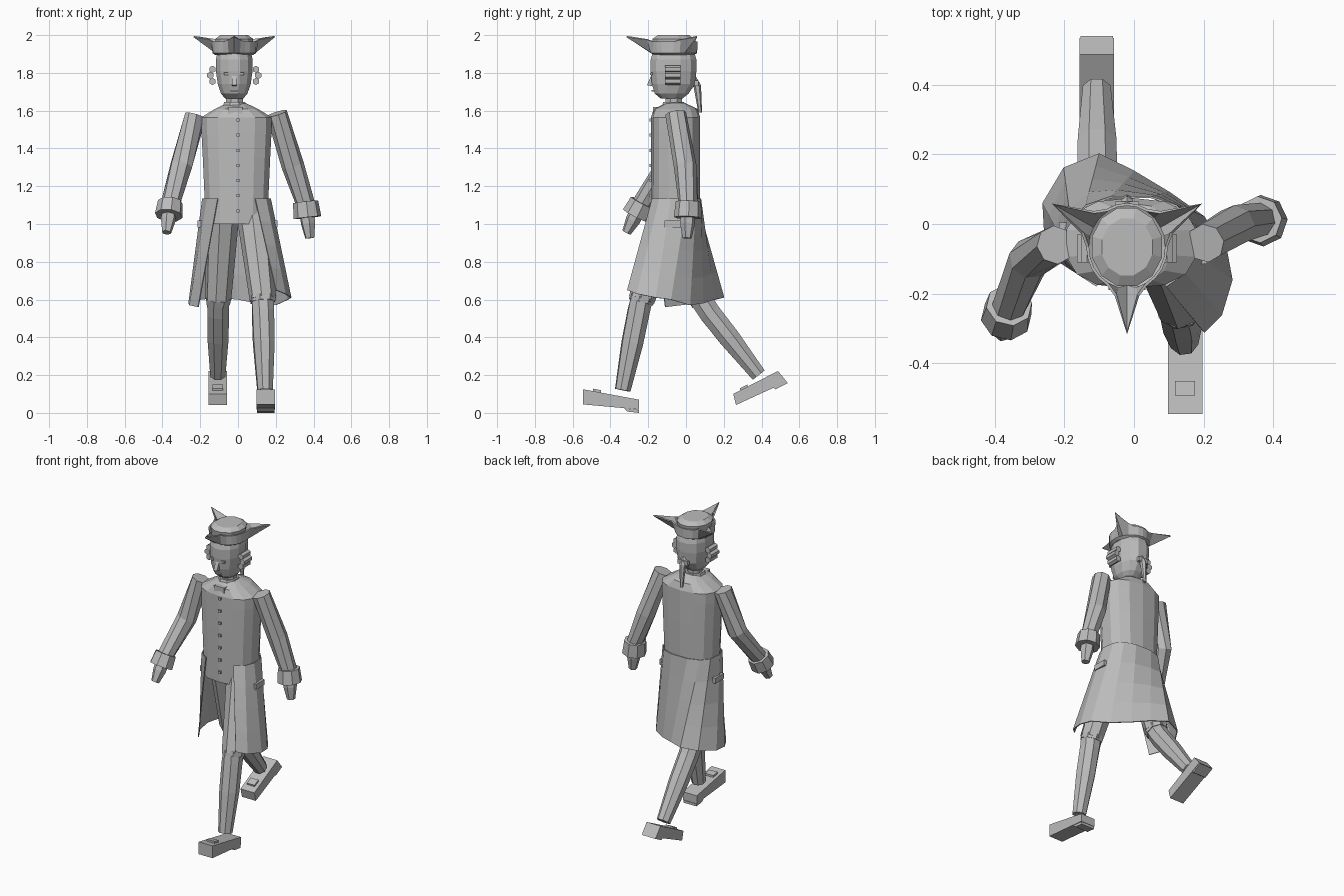
import bpy, math
from math import cos, sin, radians
from mathutils import Vector

cube = bpy.data.objects.get("Cube")
if cube:
    bpy.data.objects.remove(cube)

grey = bpy.data.materials.new("plain_grey")
grey.use_nodes = True
grey.diffuse_color = (0.5, 0.5, 0.5, 1)
grey.node_tree.nodes["Principled BSDF"].inputs["Base Color"].default_value = (0.5, 0.5, 0.5, 1)


def make(name, verts, faces):
    mesh = bpy.data.meshes.new(name)
    mesh.from_pydata([tuple(v) for v in verts], [], faces)
    mesh.materials.append(grey)
    obj = bpy.data.objects.new(name, mesh)
    bpy.context.collection.objects.link(obj)
    return obj


def loft(name, rings, closed=True, caps=True):
    """Join rings of equal point count into a skin."""
    n = len(rings[0])
    verts = [p for r in rings for p in r]
    faces = []
    for i in range(len(rings) - 1):
        for j in range(n if closed else n - 1):
            k = (j + 1) % n
            faces.append((i * n + j, i * n + k, (i + 1) * n + k, (i + 1) * n + j))
    if caps:
        faces.append(tuple(reversed(range(n))))
        faces.append(tuple(range(len(verts) - n, len(verts))))
    return make(name, verts, faces)


def oval(cx, cy, z, rx, ry, n, squash=1.0):
    """Flat ring; squash under 1 makes it boxier."""
    pts = []
    for i in range(n):
        a = 2 * math.pi * (i + 0.5) / n
        c, s = cos(a), sin(a)
        pts.append((cx + rx * math.copysign(abs(c) ** squash, c),
                    cy + ry * math.copysign(abs(s) ** squash, s), z))
    return pts


def tube(name, path, radii, n=8, caps=True):
    pts = [Vector(p) for p in path]
    rings = []
    for i, p in enumerate(pts):
        d = (pts[min(i + 1, len(pts) - 1)] - pts[max(i - 1, 0)]).normalized()
        q = d.to_track_quat('Z', 'Y')
        rings.append([p + q @ Vector((radii[i] * cos(2 * math.pi * (j + .5) / n),
                                      radii[i] * sin(2 * math.pi * (j + .5) / n), 0)) for j in range(n)])
    return loft(name, rings, caps=caps)


def extrude(name, profile, x0, x1):
    """Side profile (y, z) extruded across x."""
    return loft(name, [[(x, y, z) for y, z in profile] for x in (x0, x1)])


def box(name, c, s):
    y, z, h, v = c[1], c[2], s[1] / 2, s[2] / 2
    return extrude(name, [(y - h, z - v), (y + h, z - v), (y + h, z + v), (y - h, z + v)],
                   c[0] - s[0] / 2, c[0] + s[0] / 2)


# Torso with sloping shoulders
loft("coat_body", [oval(-.008, -.055, z, rx, ry, 14, .8) for z, rx, ry in (
    (1.0, .172, .126), (1.13, .172, .128), (1.35, .182, .13), (1.5, .19, .13),
    (1.565, .19, .13), (1.61, .115, .115), (1.64, .05, .05))])

# Coat skirt, open at the front and swept by the stride
hem = [(-.21, -.11, .56), (-.255, -.03, .57), (-.26, .06, .58), (-.2, .16, .6), (-.1, .2, .61),
       (0, .15, .6), (.1, .09, .58), (.2, .02, .57), (.265, -.08, .6), (.28, -.16, .61),
       (.25, -.26, .63), (.2, -.31, .65)]
waist = []
for i in range(len(hem)):
    a = radians(-118 - 304 * i / (len(hem) - 1))
    c, s = cos(a), sin(a)
    waist.append((-.008 + .18 * math.copysign(abs(c) ** .8, c),
                  -.055 + .135 * math.copysign(abs(s) ** .8, s), 1.135))
rows = [[Vector(w).lerp(Vector(h), t) for w, h in zip(waist, hem)] for t in (0, .25, .5, .75, 1)]
skirt = loft("coat_skirt", rows, closed=False, caps=False)
thick = skirt.modifiers.new("thickness", 'SOLIDIFY')
thick.thickness = .006
thick.offset = 0

# Pocket flaps, buttons and neckcloth
for side, x, y in (("right", -.2, -.04), ("left", .195, -.07)):
    box(side + "_pocket_flap", (x, y, 1.0), (.03, .09, .035))
for i in range(7):
    box("button_%d" % (i + 1), (0, -.187, 1.07 + .08 * i), (.016, .014, .016))
box("neckcloth", (-.015, -.14, 1.595), (.075, .07, .05))
tube("collar", [(-.018, -.065, 1.59), (-.018, -.065, 1.645)], [.08, .06], 8)
tube("neck", [(-.018, -.065, 1.6), (-.018, -.065, 1.7)], [.048, .048], 8)

# Head and face
HX, HY = -.02, -.066
loft("head", [oval(HX, HY + dy, z, rx, ry, 12, .9) for z, dy, rx, ry in (
    (1.665, -.01, .05, .06), (1.69, -.01, .072, .092), (1.74, 0, .09, .118),
    (1.81, 0, .1, .125), (1.87, 0, .1, .125), (1.92, 0, .09, .11))])
extrude("nose", [(-.18, 1.795), (-.207, 1.735), (-.18, 1.73)], HX - .012, HX + .012)
box("mouth", (HX, -.176, 1.705), (.04, .012, .008))
for side, s in (("right", -1), ("left", 1)):
    box(side + "_eye", (HX + s * .04, -.184, 1.795), (.026, .012, .014))
    for i in range(3):
        w = .115 + (.012 if i == 1 else 0)
        z = 1.755 + .032 * i
        tube("%s_hair_curl_%d" % (side, i + 1),
             [(HX + s * w, -.11, z), (HX + s * w, -.03, z)], [.019, .019], 6)
tube("hair_tail", [(HX, .03, 1.78), (HX, .06, 1.73), (HX, .075, 1.59)], [.02, .02, .01], 6)
box("hair_bow", (HX, .055, 1.745), (.07, .02, .03))

# Three-cornered hat
loft("hat_crown", [oval(HX, HY, z, r, r * 1.12, 12) for z, r in (
    (1.895, .1), (1.94, .098), (1.98, .104), (2.0, .075))])
brim = [[], [], []]
for i in range(24):
    d = i * 15
    a = radians(d)
    tip = d in (30, 150, 270)
    near = min(abs(d - t) for t in (30, 150, 270)) <= 15
    far = .25 if tip else (.135 if near else .117)
    top = 1.99 if tip else (1.975 if near else 1.965)
    for ring, r, z in zip(brim, (.1, .116, far), (1.895, 1.905, top)):
        ring.append((HX + r * cos(a), HY + r * sin(a) * (1 if tip else 1.08), z))
hat = loft("hat_brim", brim, caps=False)
rim = hat.modifiers.new("thickness", 'SOLIDIFY')
rim.thickness = .008

# Arms: shoulder, elbow, wrist, fingertip
arms = {
    "left": [(.205, -.055, 1.585), (.29, -.005, 1.31), (.36, .012, 1.1), (.38, .005, .925)],
    "right": [(-.225, -.06, 1.575), (-.3, -.1, 1.31), (-.36, -.24, 1.1), (-.378, -.315, .955)],
}
for side, (shoulder, elbow, wrist, finger) in arms.items():
    w, f = Vector(wrist), Vector(finger)
    tube(side + "_sleeve", [shoulder, elbow, wrist], [.056, .06, .05])
    tube(side + "_cuff", [w.lerp(f, -.1), w.lerp(f, .38)], [.067, .074])
    tube(side + "_hand", [w, w.lerp(f, .55), f], [.04, .04, .025], 6)

# Legs: hip, knee, ankle
legs = {
    "left": [(.08, -.08, 1.05), (.132, -.235, .6), (.132, -.25, .54), (.143, -.335, .12)],
    "right": [(-.08, -.03, 1.05), (-.105, .08, .6), (-.105, .125, .53), (-.107, .385, .2)],
}
for side, (hip, knee, shin, ankle) in legs.items():
    h, k, s, a = (Vector(p) for p in (hip, knee, shin, ankle))
    tube(side + "_breeches", [h, k], [.088, .07])
    tube(side + "_knee_band", [k.lerp(h, .03), k.lerp(s, .25)], [.071, .067])
    tube(side + "_stocking", [k, s, s.lerp(a, .4), a], [.063, .062, .06, .043])

# Shoes with heels and buckles
extrude("left_shoe", [(-.545, .125), (-.25, .07), (-.25, .018), (-.545, .045)], .097, .197)
extrude("left_heel", [(-.33, .025), (-.25, .016), (-.25, .0), (-.31, .007)], .1, .194)
extrude("left_buckle", [(-.492, .128), (-.45, .12), (-.45, .1), (-.492, .106)], .118, .175)
extrude("right_shoe", [(.25, .1), (.487, .222), (.533, .165), (.265, .042)], -.157, -.057)
extrude("right_heel", [(.46, .135), (.525, .17), (.54, .158), (.475, .125)], -.154, -.06)
extrude("right_buckle", [(.285, .13), (.325, .15), (.33, .13), (.29, .11)], -.135, -.08)
